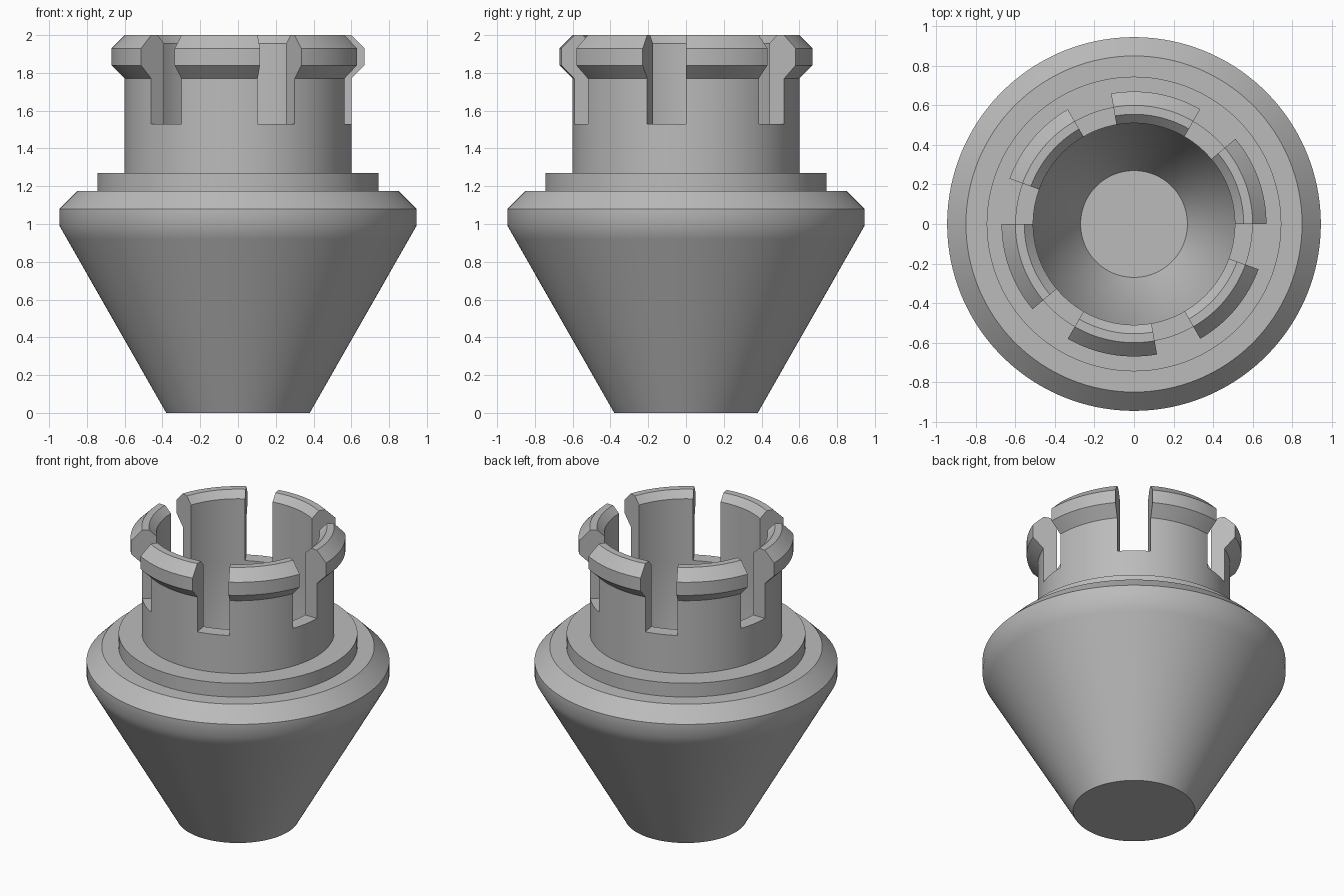
import bpy
import bmesh
from math import cos, sin, radians

cube = bpy.data.objects.get("Cube")
if cube:
    bpy.data.objects.remove(cube, do_unlink=True)

# Single grey material
grey = bpy.data.materials.new("plain grey")
grey.use_nodes = True
colour = (0.5, 0.5, 0.5, 1)
grey.diffuse_color = colour
grey.node_tree.nodes["Principled BSDF"].inputs["Base Color"].default_value = colour

# Cross-section (radius, height): outer cone, stepped flange, neck,
# snap-fit lip, then back down the inner wall to the hollow floor
outer = [(0.38, 0), (0.905, 0.92), (0.945, 0.99), (0.945, 1.08),
         (0.85, 1.175), (0.745, 1.175), (0.745, 1.27), (0.6, 1.27)]
tooth = [(0.6, 1.53), (0.6, 1.77), (0.67, 1.84), (0.67, 1.93),
         (0.6, 2), (0.555, 2), (0.51, 1.955), (0.51, 1.53)]
inner = [(0.51, 0.61), (0.27, 0.19)]
profile = outer + tooth + inner
first = len(outer)
last = first + len(tooth) - 1

# Six teeth, each followed by a slot
STEP = 2
PITCH = 60
TOOTH = 40

bm = bmesh.new()
rings = [[bm.verts.new((r * cos(radians(a)), r * sin(radians(a)), z))
          for r, z in profile] for a in range(0, 360, STEP)]

for j, ring in enumerate(rings):
    after = rings[(j + 1) % len(rings)]
    angle = j * STEP % PITCH
    rows = list(range(len(profile)))
    if angle >= TOOTH:
        # Slot: bridge straight across the wall
        rows = rows[:first + 1] + rows[last:]
    for low, high in zip(rows, rows[1:]):
        bm.faces.new((ring[low], after[low], after[high], ring[high]))
    # Side walls of the teeth
    if angle in (0, TOOTH):
        bm.faces.new(ring[first:last + 1])

# Underside and hollow floor
bm.faces.new([ring[0] for ring in rings])
bm.faces.new([ring[-1] for ring in rings])

bmesh.ops.delete(bm, geom=[v for v in bm.verts if not v.link_faces], context='VERTS')
bmesh.ops.recalc_face_normals(bm, faces=bm.faces)

mesh = bpy.data.meshes.new("slotted_cone_plug")
bm.to_mesh(mesh)
bm.free()
mesh.materials.append(grey)
plug = bpy.data.objects.new("slotted_cone_plug", mesh)
bpy.context.collection.objects.link(plug)

# Smooth round surfaces, sharp steps
bpy.ops.object.select_all(action='DESELECT')
plug.select_set(True)
bpy.context.view_layer.objects.active = plug
bpy.ops.object.shade_smooth_by_angle(angle=radians(30))
